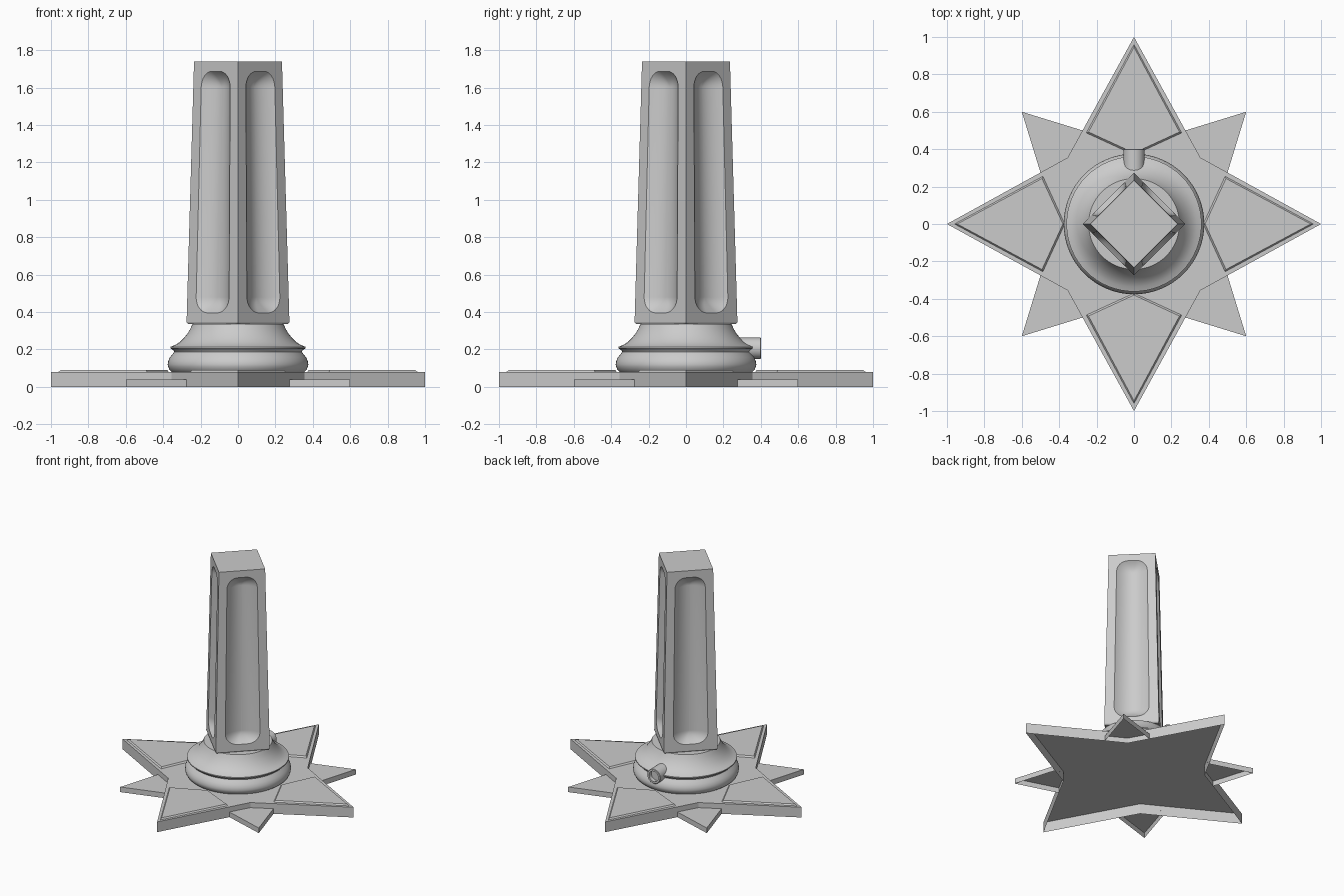
import bpy, bmesh, math
from mathutils import Vector

if "Cube" in bpy.data.objects:
    bpy.data.objects.remove(bpy.data.objects["Cube"])


def make(name, verts, faces, smooth=None):
    me = bpy.data.meshes.new(name)
    bm = bmesh.new()
    vs = [bm.verts.new(v) for v in verts]
    for f in faces:
        bm.faces.new([vs[i] for i in f])
    bmesh.ops.remove_doubles(bm, verts=bm.verts, dist=1e-5)
    bmesh.ops.recalc_face_normals(bm, faces=bm.faces)
    bm.to_mesh(me)
    bm.free()
    ob = bpy.data.objects.new(name, me)
    bpy.context.collection.objects.link(ob)
    if smooth:
        bpy.ops.object.select_all(action='DESELECT')
        ob.select_set(True)
        bpy.context.view_layer.objects.active = ob
        bpy.ops.object.shade_smooth_by_angle(angle=math.radians(smooth))
    return ob


def skin(rows, n, first=0):
    """Quads joining consecutive closed rows of n vertices."""
    return [(first + i * n + j, first + i * n + (j + 1) % n,
             first + (i + 1) * n + (j + 1) % n, first + (i + 1) * n + j)
            for i in range(rows - 1) for j in range(n)]


def loft(name, loops, smooth=None):
    """Skin closed loops, capping only the last one."""
    n, m = len(loops[0]), len(loops)
    faces = skin(m, n) + [tuple(range((m - 1) * n, m * n))]
    return make(name, [v for lp in loops for v in lp], faces, smooth)


def circle(r, n):
    return [(r * math.cos(2 * math.pi * i / n), r * math.sin(2 * math.pi * i / n)) for i in range(n)]


def turn(pts, k):
    """Rotate 2D points by k quarter turns."""
    c, s = round(math.cos(k * math.pi / 2)), round(math.sin(k * math.pi / 2))
    return [(c * x - s * y, s * x + c * y) for x, y in pts]


# Four-pointed foot, a shell open underneath
outline = [p for k in range(4) for p in turn([(1, 0), (0.355, 0.355)], k)]
loft("main_star", [[(x, y, z) for x, y in outline] for z in (0, 0.08)])

# Short points between the long ones, and raised kite panels on the long ones
tip = [(0.5, 0.275), (0.6, 0.6), (0.275, 0.5), (0.355, 0.355)]
low = [(0.37, 0), (0.487, -0.255), (0.96, 0), (0.487, 0.255)]
high = [(0.38, 0), (0.492, -0.243), (0.945, 0), (0.492, 0.243)]
for k in range(4):
    p = turn(tip, k)
    make(f"short_point_{k}", [(x, y, z) for z in (0, 0.04) for x, y in p],
         [(0, 1, 5, 4), (1, 2, 6, 5), (4, 5, 6, 7)])
    loft(f"panel_{k}", [[(x, y, z) for x, y in turn(q, k)] for q, z in ((low, 0.08), (high, 0.091))])

# Turned round base
profile = [(0.355, 0.08), (0.366, 0.09), (0.374, 0.108), (0.376, 0.12), (0.373, 0.138),
           (0.364, 0.158), (0.35, 0.175), (0.341, 0.187), (0.345, 0.195), (0.361, 0.206), (0.361, 0.214),
           (0.335, 0.224), (0.31, 0.24), (0.288, 0.262), (0.27, 0.285), (0.255, 0.31), (0.243, 0.337)]
loft("round_base", [[(x, y, z) for x, y in circle(r, 64)] for r, z in profile], 40)

# Tapered square post standing on its corners, a scooped flute in each face
Z0, Z1 = 0.345, 1.74
W, H, ZC, DEPTH = 0.117, 0.646, 1.041, 0.05
SEG, STEPS = 8, 10


def corner(z):
    return 0.275 + (0.235 - 0.275) * (z - Z0) / (Z1 - Z0)


def rounded_rect(w, h, r):
    pts = []
    for q, (sx, sy) in enumerate(((1, 1), (-1, 1), (-1, -1), (1, -1))):
        for i in range(SEG + 1):
            a = (q + i / SEG) * math.pi / 2
            pts.append((sx * (w - r) + r * math.cos(a), sy * (h - r) + r * math.sin(a)))
    return pts


verts, faces = [], []
for k in range(4):
    a = math.pi / 4 + k * math.pi / 2
    n = Vector((math.cos(a), math.sin(a), 0))
    t = Vector((-math.sin(a), math.cos(a), 0))

    def on_face(u, z, depth=0):
        return n * (corner(z) / math.sqrt(2) - depth) + t * u + Vector((0, 0, z))

    b = len(verts)
    w0, w1 = corner(Z0) / math.sqrt(2), corner(Z1) / math.sqrt(2)
    verts += [on_face(w1, Z1), on_face(-w1, Z1), on_face(-w0, Z0), on_face(w0, Z0)]
    for i in range(STEPS + 1):
        f = i / STEPS * 0.97
        verts += [on_face(u * (1 - 0.075 * v / H), ZC + v, DEPTH * (1 - (1 - f) ** 2))
                  for u, v in rounded_rect(W * (1 - f), H - 0.085 * f, 0.085 * (1 - f))]
    m = 4 * (SEG + 1)
    faces += skin(STEPS + 1, m, b + 4)
    faces.append(tuple(range(b + 4 + STEPS * m, b + 4 + (STEPS + 1) * m)))
    # flat frame around the flute
    for q in range(4):
        s = q * (SEG + 1) + SEG // 2
        faces.append((b + q, *[b + 4 + (s + j) % m for j in range(SEG + 2)], b + (q + 1) % 4))
    # chamfered foot edge and quarter of the end caps
    e = len(verts)
    lo = 0.267 / math.sqrt(2)
    verts += [n * lo + t * lo + Vector((0, 0, 0.336)), n * lo - t * lo + Vector((0, 0, 0.336)),
              Vector((0, 0, 0.336)), Vector((0, 0, Z1))]
    faces += [(b + 2, b + 3, e, e + 1), (e, e + 1, e + 2), (b, b + 1, e + 3)]
make("post", verts, faces, 25)

# Hollow-ended cable stub at the back
loft("back_stub", [[(x, y, 0.206 + z) for x, z in circle(r, 32)]
                   for r, y in ((0.057, 0.25), (0.057, 0.397), (0.054, 0.4),
                                (0.04, 0.4), (0.04, 0.37))], 35)
